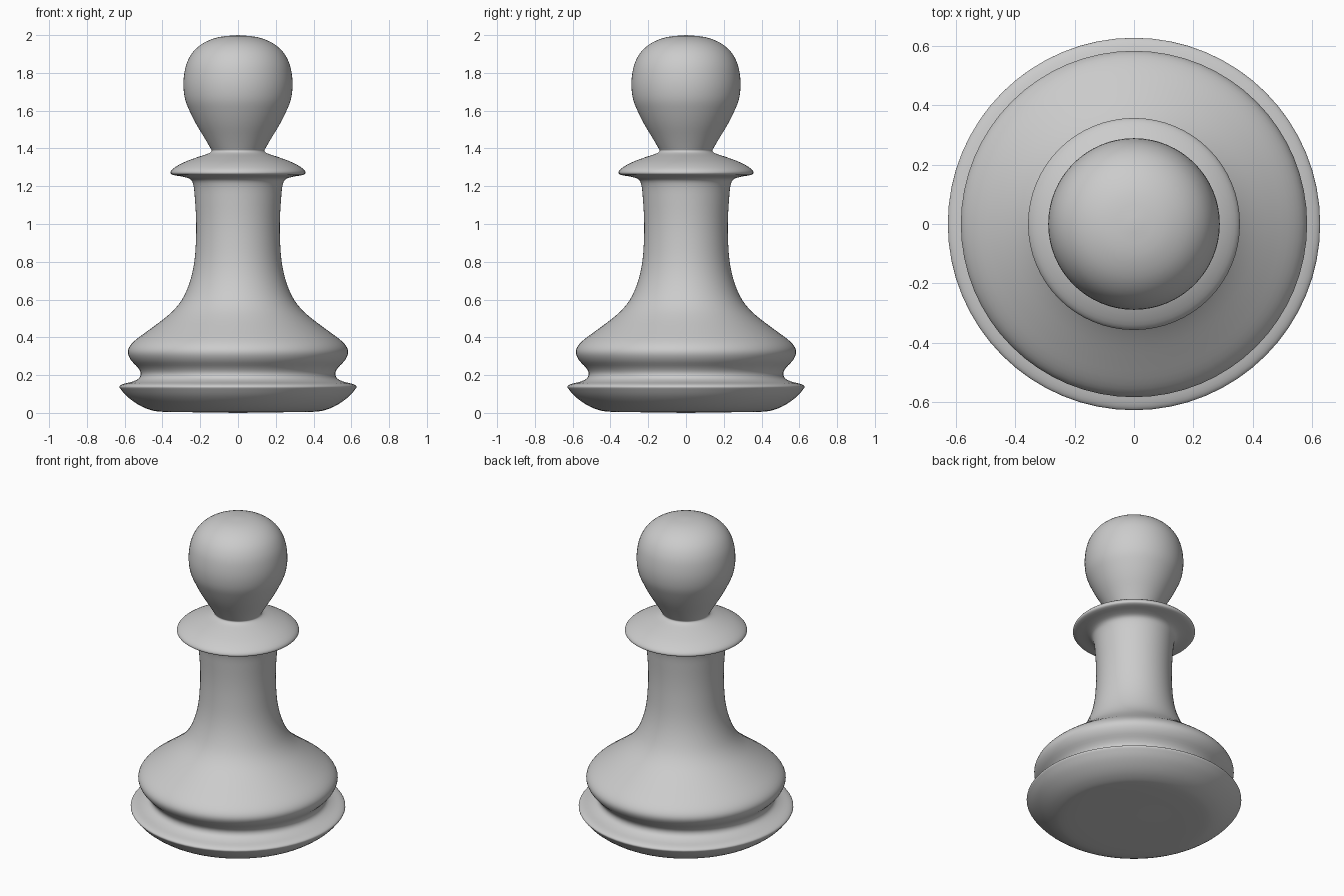
import bpy, bmesh, math
from mathutils import Vector

if "Cube" in bpy.data.objects:
    bpy.data.objects.remove(bpy.data.objects["Cube"])

# Outline (radius, height) of each section, from bottom to top
base = [(0, 0), (0.2, 0.003), (0.40, 0.006), (0.47, 0.018), (0.53, 0.045), (0.585, 0.085),
        (0.618, 0.122), (0.627, 0.14), (0.605, 0.154), (0.56, 0.165), (0.525, 0.183)]
skirt = [(0.515, 0.21), (0.53, 0.24), (0.565, 0.277), (0.583, 0.315), (0.575, 0.35),
         (0.54, 0.388), (0.47, 0.44), (0.39, 0.50), (0.33, 0.555)]
stem = [(0.285, 0.62), (0.25, 0.71), (0.23, 0.81), (0.222, 0.93), (0.222, 1.03),
        (0.228, 1.13), (0.235, 1.20)]
collar = [(0.25, 1.235), (0.29, 1.25), (0.345, 1.26), (0.357, 1.274), (0.34, 1.296),
          (0.29, 1.325), (0.22, 1.352), (0.16, 1.372), (0.14, 1.386)]
head = [(0.146, 1.402), (0.18, 1.46), (0.222, 1.53), (0.257, 1.60), (0.28, 1.66),
        (0.289, 1.73), (0.284, 1.80), (0.268, 1.86), (0.235, 1.915), (0.18, 1.96),
        (0.10, 1.99), (0, 2.0)]


def smooth_outline(points, cuts=3):
    """Catmull-Rom curve through the outline points."""
    p = [Vector((r, 0, z)) for r, z in points]
    p = [p[0]] + p + [p[-1]]
    out = []
    for a, b, c, d in zip(p, p[1:], p[2:], p[3:]):
        for i in range(cuts):
            t = i / cuts
            out.append(0.5 * (2 * b + (c - a) * t + (2 * a - 5 * b + 4 * c - d) * t ** 2
                              + (3 * b - a - 3 * c + d) * t ** 3))
    return out + [p[-1]]


def lathe(name, points, sides=64):
    """Revolve an outline around the z axis."""
    bm = bmesh.new()
    verts = [bm.verts.new(co) for co in smooth_outline(points)]
    edges = [bm.edges.new(pair) for pair in zip(verts, verts[1:])]
    bmesh.ops.spin(bm, geom=verts + edges, cent=(0, 0, 0), axis=(0, 0, 1),
                   angle=math.tau, steps=sides)
    bmesh.ops.remove_doubles(bm, verts=bm.verts[:], dist=0.0001)
    bmesh.ops.recalc_face_normals(bm, faces=bm.faces[:])
    for f in bm.faces:
        f.smooth = True
    mesh = bpy.data.meshes.new(name)
    bm.to_mesh(mesh)
    bm.free()
    obj = bpy.data.objects.new(name, mesh)
    bpy.context.collection.objects.link(obj)
    return obj


# The piece is one continuous turned body
lathe("chess_pawn", base + skirt + stem + collar + head)
